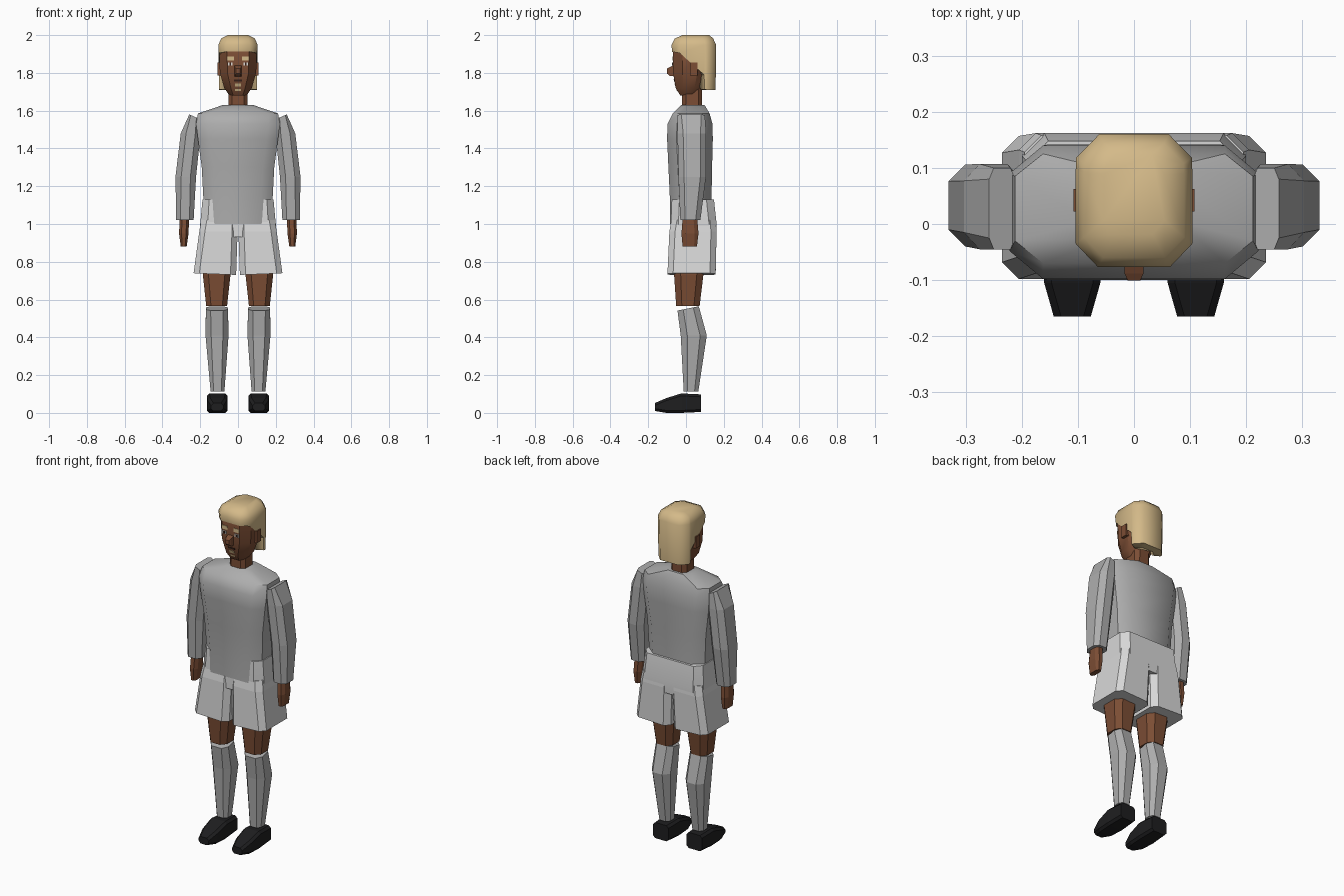
import bpy, bmesh, math


def mat(name, rgb):
    m = bpy.data.materials.new(name)
    m.diffuse_color = (*rgb, 1)
    return m


SHIRT = mat("shirt grey", (0.42, 0.42, 0.42))
SHORTS = mat("shorts pale grey", (0.68, 0.68, 0.68))
SKIN = mat("brown skin", (0.20, 0.075, 0.035))
HAIR = mat("blond hair", (0.66, 0.49, 0.25))
BLACK = mat("black leather", (0.013, 0.013, 0.014))
WHITE = mat("eye white", (0.75, 0.72, 0.68))
DARK = mat("dark brown", (0.04, 0.016, 0.01))


def build(name, loops, material, smooth=None, caps=True):
    """Skin a stack of equal-length point loops."""
    bm = bmesh.new()
    rows = [[bm.verts.new(p) for p in loop] for loop in loops]
    n = len(rows[0])
    for a, b in zip(rows, rows[1:]):
        for i in range(n):
            j = (i + 1) % n
            bm.faces.new((a[i], a[j], b[j], b[i]))
    if caps:
        bm.faces.new(rows[0])
        bm.faces.new(rows[-1])
    bmesh.ops.recalc_face_normals(bm, faces=bm.faces)
    me = bpy.data.meshes.new(name)
    bm.to_mesh(me)
    bm.free()
    me.materials.append(material)
    ob = bpy.data.objects.new(name, me)
    bpy.context.collection.objects.link(ob)
    if smooth:
        bpy.ops.object.select_all(action='DESELECT')
        bpy.context.view_layer.objects.active = ob
        ob.select_set(True)
        bpy.ops.object.shade_smooth_by_angle(angle=math.radians(smooth))
    return ob


def ring(z, x0, x1, y0, y1, cx, cy, tx=0, ty=0, s=1):
    """Chamfered rectangle at height z, optionally tilted, mirrored by s."""
    pts = [(x0 + cx, y0), (x1 - cx, y0), (x1, y0 + cy), (x1, y1 - cy),
           (x1 - cx, y1), (x0 + cx, y1), (x0, y1 - cy), (x0, y0 + cy)]
    mx, my = (x0 + x1) / 2, (y0 + y1) / 2
    return [(s * x, y, z + tx * (x - mx) + ty * (y - my)) for x, y in pts]


def loft(name, rings, material, s=1, smooth=None):
    return build(name, [ring(*r, s=s) for r in rings], material, smooth)


def centred(name, rings, material, smooth=None):
    """Loft symmetric in x: rings give z, half width, y0, y1, chamfers."""
    return loft(name, [(z, -w, w, *r) for z, w, *r in rings], material, 1, smooth)


def box(name, x0, x1, y0, y1, z0, z1, material):
    return build(name, [[(x0, y0, z), (x1, y0, z), (x1, y1, z), (x0, y1, z)]
                        for z in (z0, z1)], material)


# Shirt body
centred("shirt_body", [
    (1.00, 0.180, -0.085, 0.135, 0.06, 0.05),
    (1.13, 0.183, -0.085, 0.135, 0.06, 0.05),
    (1.30, 0.192, -0.093, 0.138, 0.06, 0.05),
    (1.45, 0.212, -0.100, 0.142, 0.06, 0.05),
    (1.53, 0.222, -0.098, 0.140, 0.06, 0.05),
    (1.585, 0.212, -0.070, 0.125, 0.05, 0.04),
    (1.63, 0.080, -0.025, 0.098, 0.03, 0.03)], SHIRT, 40)

# Shorts: hip band and two legs
centred("shorts_waist", [
    (0.93, 0.200, -0.080, 0.158, 0.04, 0.04),
    (1.00, 0.200, -0.080, 0.162, 0.04, 0.04),
    (1.13, 0.188, -0.075, 0.148, 0.035, 0.04)], SHORTS, 30)

for s, side in ((-1, "left"), (1, "right")):
    loft("shorts_leg_" + side, [
        (0.735, 0.010, 0.235, -0.098, 0.157, 0.03, 0.03, 0.04),
        (0.96, 0.002, 0.205, -0.088, 0.162, 0.03, 0.03),
        (1.02, 0.002, 0.195, -0.078, 0.158, 0.03, 0.03)], SHORTS, s)
    # Bare thigh and knee
    loft("thigh_" + side, [
        (0.565, 0.058, 0.168, -0.052, 0.072, 0.025, 0.03),
        (0.73, 0.040, 0.186, -0.063, 0.092, 0.03, 0.035),
        (0.82, 0.040, 0.186, -0.063, 0.092, 0.03, 0.035)], SKIN, s)
    # Knee sock
    loft("sock_" + side, [
        (0.112, 0.072, 0.145, -0.012, 0.065, 0.016, 0.02),
        (0.41, 0.050, 0.172, -0.028, 0.110, 0.030, 0.035),
        (0.553, 0.053, 0.170, -0.045, 0.068, 0.025, 0.03, 0, 0.2)], SHIRT, s)
    # Shoe, lofted from heel to toe
    shoe = []
    for y, x0, x1, z0, z1 in ((0.080, 0.060, 0.160, 0.005, 0.098),
                              (-0.025, 0.055, 0.165, 0.0, 0.103),
                              (-0.105, 0.060, 0.160, 0.0, 0.078),
                              (-0.165, 0.077, 0.143, 0.01, 0.052)):
        c = 0.013
        shoe.append([(s * x, y, z) for x, z in (
            (x0 + c, z0), (x1 - c, z0), (x1, z0 + c), (x1, z1 - c),
            (x1 - c, z1), (x0 + c, z1), (x0, z1 - c), (x0, z0 + c))])
    build("shoe_" + side, shoe, BLACK)
    # Sleeve
    loft("sleeve_" + side, [
        (1.02, 0.235, 0.327, -0.030, 0.076, 0.022, 0.025),
        (1.25, 0.222, 0.331, -0.040, 0.106, 0.030, 0.03),
        (1.48, 0.198, 0.303, -0.045, 0.107, 0.028, 0.03),
        (1.57, 0.212, 0.258, -0.045, 0.100, 0.008, 0.02, 0.45)], SHIRT, s)
    # Hand
    loft("hand_" + side, [
        (0.88, 0.272, 0.303, -0.018, 0.058, 0.008, 0.015),
        (0.95, 0.262, 0.312, -0.024, 0.066, 0.013, 0.02),
        (1.05, 0.258, 0.308, -0.016, 0.058, 0.013, 0.02)], SKIN, s)
    # Ear
    box("ear_" + side, s * 0.085, s * 0.108, 0.022, 0.062, 1.785, 1.855, SKIN)

# Neck
centred("neck", [(1.58, 0.052, -0.022, 0.085, 0.02, 0.02),
                 (1.74, 0.050, -0.020, 0.085, 0.02, 0.02)], SKIN)

# Head
FACE = [(1.68, -0.030), (1.72, -0.055), (1.80, -0.068), (1.92, -0.070)]
centred("head", [
    (1.68, 0.045, FACE[0][1], 0.060, 0.02, 0.03),
    (1.72, 0.073, FACE[1][1], 0.085, 0.035, 0.04),
    (1.80, 0.096, FACE[2][1], 0.110, 0.040, 0.05),
    (1.92, 0.100, FACE[3][1], 0.130, 0.042, 0.05),
    (1.96, 0.080, -0.050, 0.120, 0.04, 0.05)], SKIN, 35)


def face_y(z):
    for (za, ya), (zb, yb) in zip(FACE, FACE[1:]):
        if z <= zb:
            return ya + (yb - ya) * (z - za) / (zb - za)
    return FACE[-1][1]


def plate(name, x0, x1, z0, z1, material):
    """Thin patch lying on the front of the face."""
    build(name, [[(x, face_y(z) + d, z) for x, z in
                  ((x0, z0), (x1, z0), (x1, z1), (x0, z1))]
                 for d in (0.003, -0.003)], material)


# Brows, eyes, mouth and chin beard
for s, side in ((-1, "left"), (1, "right")):
    xs = sorted((s * 0.020, s * 0.058))
    plate("brow_" + side, *xs, 1.866, 1.888, HAIR)
    xs = sorted((s * 0.028, s * 0.054))
    plate("eye_" + side, *xs, 1.838, 1.856, WHITE)
    xs = sorted((s * 0.036, s * 0.046))
    build("pupil_" + side, [[(x, face_y(z) + d, z) for x, z in
          ((xs[0], 1.840), (xs[1], 1.840), (xs[1], 1.854), (xs[0], 1.854))]
          for d in (0.0, -0.005)], DARK)
plate("mouth", -0.022, 0.022, 1.755, 1.764, DARK)
plate("chin_beard", -0.016, 0.016, 1.705, 1.745, HAIR)

# Nose, lofted outward from the face
build("nose", [[(-w, y, z0), (w, y, z0), (w, y, z1), (-w, y, z1)]
               for y, w, z0, z1 in ((-0.055, 0.018, 1.78, 1.845),
                                    (-0.088, 0.017, 1.785, 1.830),
                                    (-0.101, 0.011, 1.797, 1.822))], SKIN)

# Hair: fringe, swept sides and a long back; the hem follows the half outline
HALF = [(0.064, -0.077, 1.912), (0.104, -0.035, 1.905), (0.104, 0.097, 1.79),
        (0.103, 0.101, 1.712), (0.103, 0.118, 1.71), (0.062, 0.160, 1.71)]
OUTLINE = HALF + [(-x, y, z) for x, y, z in reversed(HALF)]


def hair_ring(k, z=None):
    return [(x * k, 0.045 + (y - 0.045) * k, h if z is None else z)
            for x, y, h in OUTLINE]


crown = [(x * 0.52, 0.055 + (y - 0.045) * 0.60, 2.0) for x, y, h in OUTLINE]
build("hair", [hair_ring(0.6), hair_ring(0.97), hair_ring(1.0, 1.948),
               hair_ring(0.86, 1.982), crown], HAIR, 50)
